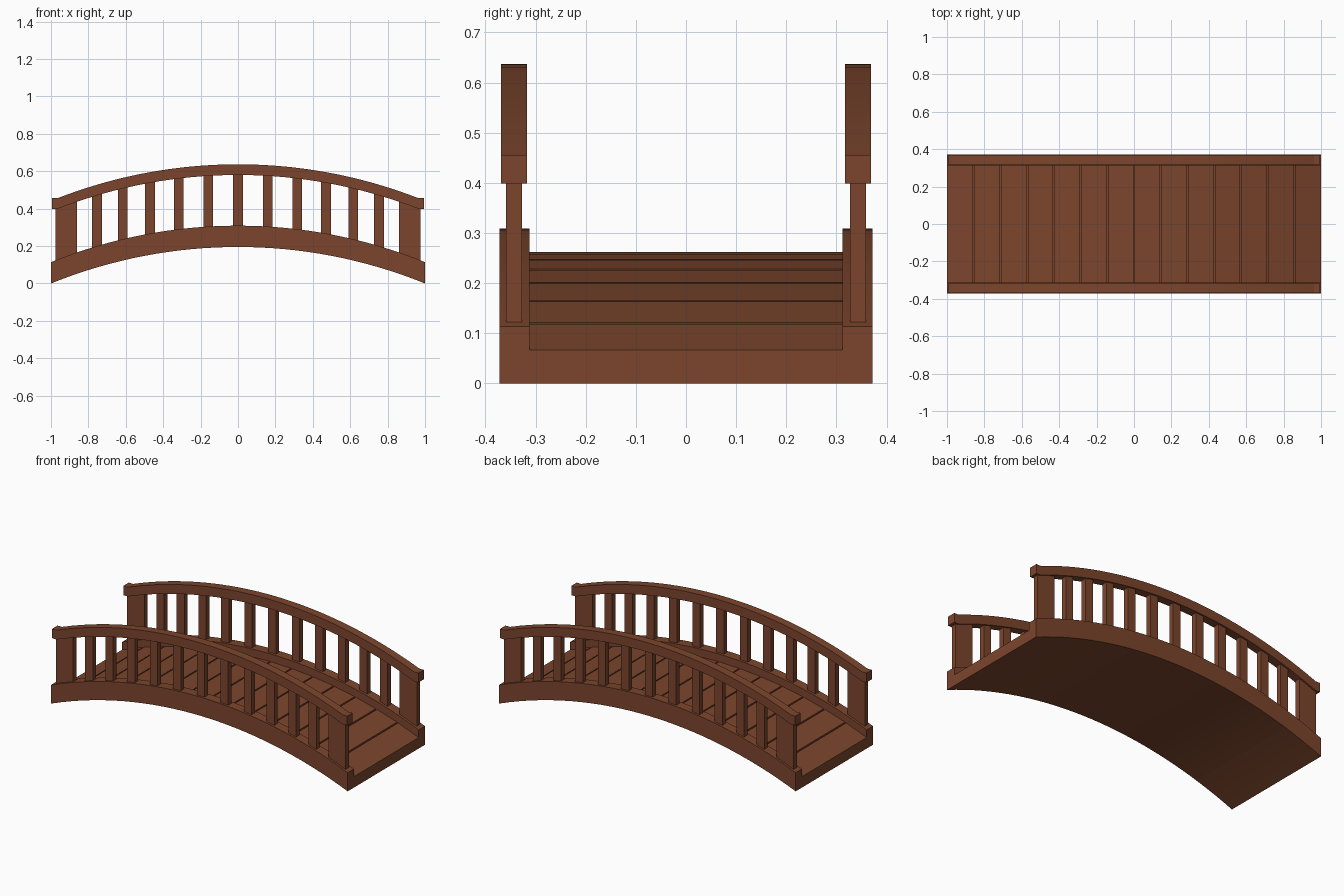
import bpy, bmesh, math

if "Cube" in bpy.data.objects:
    bpy.data.objects.remove(bpy.data.objects["Cube"])

R = 2.66      # radius of the bridge arc
SEG = 32

wood = bpy.data.materials.new("brown_wood")
wood.diffuse_color = (0.2, 0.06, 0.026, 1)
wood.use_nodes = True
wood.node_tree.nodes["Principled BSDF"].inputs["Base Color"].default_value = wood.diffuse_color


def arc(x):
    """Height of the arch: 0 at x = +-1, 0.195 at the middle."""
    return math.sqrt(R * R - x * x) - math.sqrt(R * R - 1)


def prism(name, outline, y0, y1):
    """Extrude an xz outline from y0 to y1."""
    bm = bmesh.new()
    face = bm.faces.new([bm.verts.new((x, y0, z)) for x, z in outline])
    new = bmesh.ops.extrude_face_region(bm, geom=[face])["geom"]
    bmesh.ops.translate(bm, vec=(0, y1 - y0, 0),
                        verts=[v for v in new if isinstance(v, bmesh.types.BMVert)])
    bmesh.ops.recalc_face_normals(bm, faces=bm.faces)
    me = bpy.data.meshes.new(name)
    bm.to_mesh(me)
    bm.free()
    me.materials.append(wood)
    ob = bpy.data.objects.new(name, me)
    bpy.context.collection.objects.link(ob)
    return ob


def arch(name, low, high, y0, y1, half=1.0, flat=1.0):
    """Curved beam; height is level beyond |x| = flat."""
    xs = [-half] + [flat * (2 * i / SEG - 1) for i in range(SEG + 1)] + [half]
    if half == flat:
        xs = xs[1:-1]
    z = lambda x: arc(max(-flat, min(flat, x)))
    outline = [(x, z(x) + low) for x in xs] + [(x, z(x) + high) for x in reversed(xs)]
    return prism(name, outline, y0, y1)


def upright(name, x0, x1, y):
    """Vertical bar from inside the side beam to inside the handrail."""
    outline = [(x0, arc(x0) + 0.1), (x1, arc(x1) + 0.1),
               (x1, arc(x1) + 0.41), (x0, arc(x0) + 0.41)]
    return prism(name, outline, y - 0.016, y + 0.016)


# deck base and planks separated by narrow grooves
arch("deck_base", 0, 0.058, -0.313, 0.313)
for i in range(14):
    a, b = -1 + i / 7, -1 + (i + 1) / 7
    a += 0.004 if i > 0 else 0
    b -= 0.004 if i < 13 else 0
    prism("plank", [(a, arc(a) + 0.05), (b, arc(b) + 0.05),
                    (b, arc(b) + 0.067), (a, arc(a) + 0.067)], -0.313, 0.313)

for side in (-1, 1):
    # side beam and handrail
    arch("side_beam", 0, 0.114, side * 0.312, side * 0.372)
    arch("handrail", 0.385, 0.442, side * 0.317, side * 0.369, 0.995, 0.965)
    y = side * 0.343
    # wide end posts
    for s in (-1, 1):
        upright("end_post", *sorted((s * 0.86, s * 0.977)), y)
    # balusters, slightly closer together towards the ends
    for i in range(-5, 6):
        x = 0.16 * i - 0.00037 * i ** 3
        upright("baluster", x - 0.026, x + 0.026, y)
